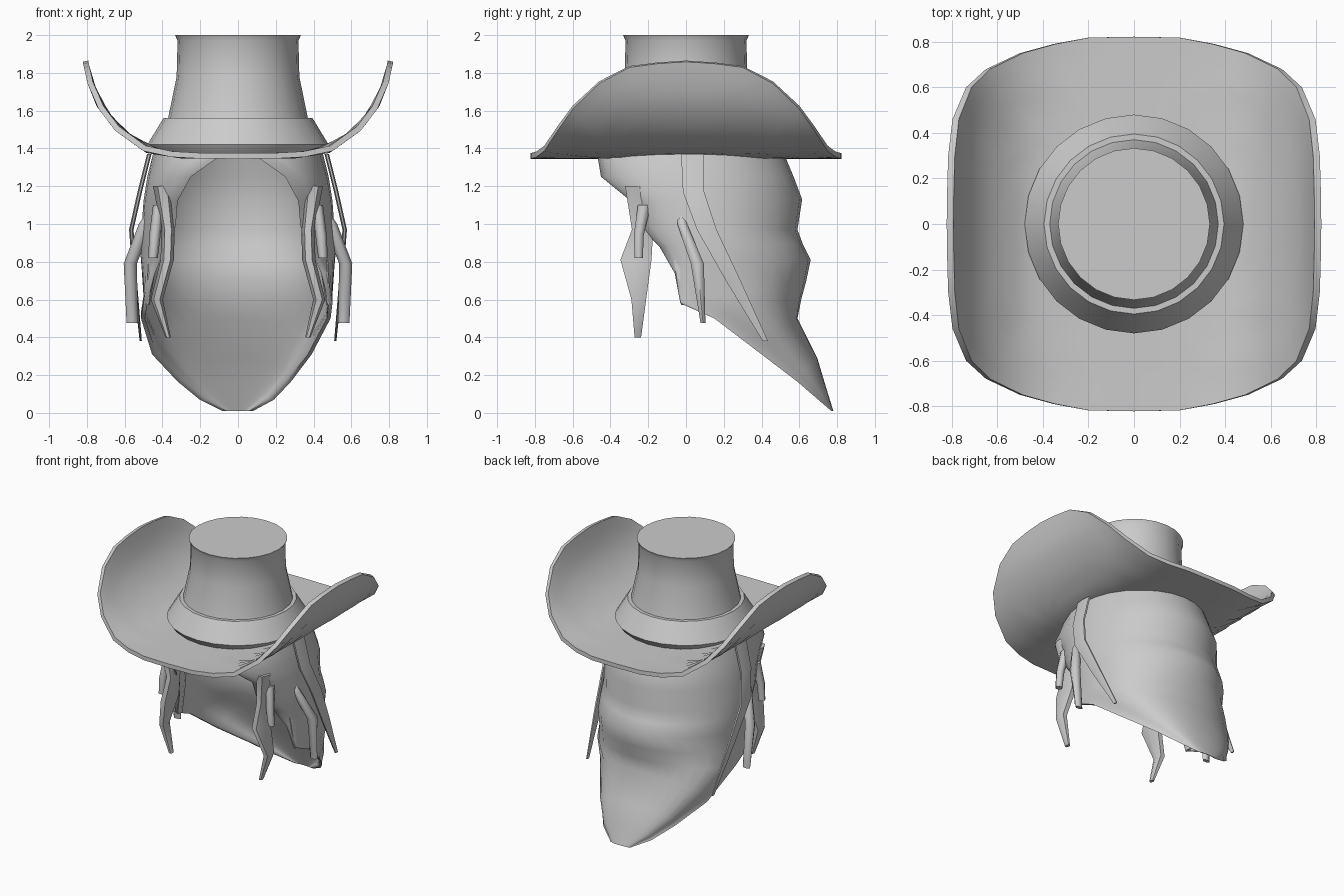
import bpy, bmesh, math

cube = bpy.data.objects.get("Cube")
if cube:
    bpy.data.objects.remove(cube)

GREY = (0.6, 0.6, 0.6, 1)
mat = bpy.data.materials.new("plain grey")
mat.use_nodes = True
mat.diffuse_color = GREY
mat.node_tree.nodes["Principled BSDF"].inputs["Base Color"].default_value = GREY


def finish(name, bm, angle=40, thickness=0):
    """Turn a bmesh into a shaded object, optionally thickened."""
    bmesh.ops.remove_doubles(bm, verts=bm.verts[:], dist=0.0005)
    bmesh.ops.recalc_face_normals(bm, faces=bm.faces[:])
    mesh = bpy.data.meshes.new(name)
    bm.to_mesh(mesh)
    bm.free()
    mesh.materials.append(mat)
    ob = bpy.data.objects.new(name, mesh)
    bpy.context.collection.objects.link(ob)
    bpy.ops.object.select_all(action="DESELECT")
    ob.select_set(True)
    bpy.context.view_layer.objects.active = ob
    if thickness:
        mod = ob.modifiers.new("thickness", "SOLIDIFY")
        mod.thickness = thickness
        mod.offset = 0
        bpy.ops.object.modifier_apply(modifier=mod.name)
    bpy.ops.object.shade_smooth_by_angle(angle=math.radians(angle))


def loft(bm, rows, caps=False):
    """Join closed rings of points with quads."""
    rings = [[bm.verts.new(p) for p in row] for row in rows]
    n = len(rings[0])
    for a, b in zip(rings, rings[1:]):
        for i in range(n):
            j = (i + 1) % n
            bm.faces.new((a[i], a[j], b[j], b[i]))
    if caps:
        bm.faces.new(rings[0])
        bm.faces.new(rings[-1])


def lathe(name, profile, sides=24):
    bm = bmesh.new()
    turn = [math.tau * i / sides for i in range(sides)]
    loft(bm, [[(r * math.cos(a), r * math.sin(a), z) for a in turn]
              for r, z in profile], True)
    finish(name, bm, 30)


# Hat crown and its flared band
lathe("hat_crown", [(.385, 1.5), (.37, 1.56), (.325, 1.78), (.32, 1.97), (.333, 2)])
lathe("hat_band", [(.44, 1.37), (.46, 1.39), (.48, 1.42), (.395, 1.56), (.36, 1.56)])

# Hat brim: a rounded sheet bent along a U-shaped section
SECTION = [(0, 1.36), (.3, 1.362), (.48, 1.39), (.64, 1.505),
           (.735, 1.63), (.783, 1.75), (.805, 1.85)]


def bend(s):
    """Carry a flat distance from the middle onto the section."""
    left = abs(s)
    for a, b in zip(SECTION, SECTION[1:]):
        d = math.dist(a, b)
        if left <= d or b == SECTION[-1]:
            k = left / d
            return math.copysign(a[0] + (b[0] - a[0]) * k, s), a[1] + (b[1] - a[1]) * k
        left -= d


# One quarter of the flat brim outline, mirrored to all four
quarter = [(1.08, 0), (1.07, .15), (1.05, .3), (.965, .46), (.82, .6), (.68, .68),
           (.5, .75), (.35, .79), (.2, .818), (0, .822)]
half = quarter + [(-x, y) for x, y in quarter[-2::-1]]
outline = half + [(x, -y) for x, y in half[-2:0:-1]]

bm = bmesh.new()
rows = []
for ring in range(15):
    k = ring / 14
    row = []
    for s, y in outline:
        x, z = bend(s * k)
        row.append((x, y * k, z))
    rows.append(row)
loft(bm, rows)
finish("hat_brim", bm, 40, .03)

# Hair: front edge (x, y, z), side (x, y), back (y, z), inner back y
LEVELS = [
    ((.10, -.47, 1.37), (.45, .00), (.52, 1.37), .47),
    ((.27, -.45, 1.25), (.48, .02), (.57, 1.25), .51),
    ((.34, -.29, 1.12), (.50, .05), (.615, 1.13), .54),
    ((.35, -.25, .99), (.51, .08), (.59, .97), .54),
    ((.40, -.14, .88), (.52, .10), (.62, .89), .53),
    ((.46, -.06, .74), (.51, .14), (.66, .81), .50),
    ((.50, -.03, .58), (.50, .16), (.637, .70), .49),
    ((.49, .15, .50), (.49, .26), (.61, .60), .51),
    ((.39, .40, .31), (.385, .44), (.59, .50), .54),
    ((.28, .59, .165), (.275, .605), (.695, .29), .655),
    ((.19, .70, .07), (.18, .71), (.74, .14), .72),
    ((.08, .77, .01), (.07, .772), (.78, .01), .776),
]


def hair_half(front, side, back):
    """Points from the front edge round the side to the middle of the back."""
    (fx, fy, fz), (sx, sy), (by, bz) = front, side, back
    sz = fz + (bz - fz) * .35
    pts = []
    for i in range(5):
        a = i / 5 * math.pi / 2
        pts.append((fx + (sx - fx) * math.sin(a), sy + (fy - sy) * math.cos(a),
                    fz + (sz - fz) * i / 5))
    for i in range(8):
        a = i / 7 * math.pi / 2
        pts.append((sx * math.cos(a), sy + (by - sy) * math.sin(a),
                    sz + (bz - sz) * math.sin(a)))
    return pts


def hair_row(front, side, back):
    """Both halves; the right side of the tail is a little fuller."""
    pts = hair_half(front, side, back)
    full = 1 + .17 * math.sin(math.pi * min(1, front[2] / .55))
    return pts + [(-x * full, y, z) for x, y, z in pts[-2::-1]]


bm = bmesh.new()
rows = []
for front, side, back, inner_y in LEVELS:
    outer = hair_row(front, side, back)
    inner = hair_row((front[0] - .02, front[1], front[2]),
                     (side[0] - .025, side[1]), (inner_y, back[1]))
    rows.append(outer + inner[::-1])
loft(bm, rows, True)
finish("hair_shell", bm, 60)

# Loose locks: x, y, z, half thickness across, half width front to back
LOCKS = {
    "front_lock": [(.40, -.27, 1.2, .05, .06), (.37, -.23, .97, .035, .065),
                   (.375, -.265, .81, .035, .095), (.43, -.25, .6, .032, .045),
                   (.37, -.255, .4, .014, .02)],
    "cheek_lock": [(.42, -.22, 1.1, .03, .04), (.44, -.25, .94, .03, .03),
                   (.45, -.25, .82, .025, .025)],
    "side_lock": [(.44, -.03, 1.1, .02, .02), (.49, -.02, 1.0, .035, .03),
                  (.57, .06, .79, .035, .04), (.56, .09, .475, .03, .015)],
    "inner_lock": [(.42, -.05, 1.0, .025, .04), (.46, -.02, .8, .03, .05),
                   (.48, .0, .57, .012, .03)],
    "long_lock": [(.47, .035, 1.37, .012, .07), (.52, .04, 1.17, .012, .065),
                  (.565, .11, .97, .012, .06), (.545, .25, .7, .01, .045),
                  (.515, .42, .38, .006, .016)],
}
RING = [(math.cos(math.tau * i / 6), math.sin(math.tau * i / 6)) for i in range(6)]
for name, path in LOCKS.items():
    for side, sign in (("left", 1), ("right", -1)):
        bm = bmesh.new()
        loft(bm, [[(sign * (x + u * t), y + v * w, z) for u, v in RING]
                  for x, y, z, t, w in path], True)
        finish(f"{side}_{name}", bm, 65)
